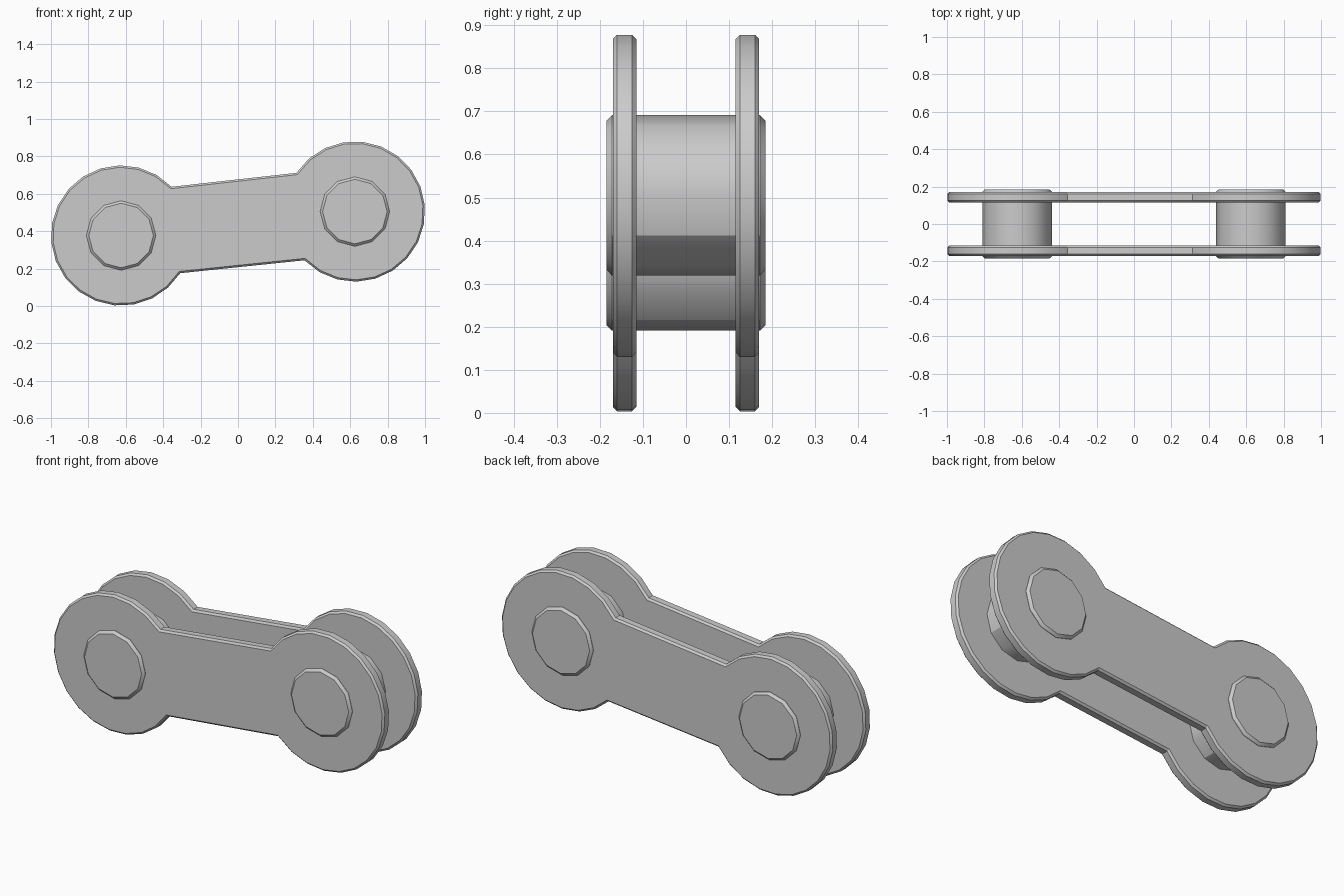
import bpy, bmesh
from math import cos, sin, radians

if "Cube" in bpy.data.objects:
    bpy.data.objects.remove(bpy.data.objects["Cube"])

LEFT, RIGHT = (-0.625, 0.377), (0.625, 0.505)   # pin centres (x, z)
PLATE_R, PIN_R = 0.375, 0.186


def arc(centre, radius, start, end, segments):
    """Points along an arc, angles in degrees."""
    pts = []
    for i in range(segments + 1):
        a = radians(start + (end - start) * i / segments)
        pts.append((centre[0] + radius * cos(a), centre[1] + radius * sin(a)))
    return pts


def prism(name, outline, y0, y1, chamfer):
    """Extrude an x-z outline from y0 to y1 and chamfer its rims."""
    bm = bmesh.new()
    face = bm.faces.new([bm.verts.new((x, y0, z)) for x, z in outline])
    ext = bmesh.ops.extrude_face_region(bm, geom=[face])
    verts = [g for g in ext["geom"] if isinstance(g, bmesh.types.BMVert)]
    bmesh.ops.translate(bm, verts=verts, vec=(0, y1 - y0, 0))
    bmesh.ops.recalc_face_normals(bm, faces=bm.faces)
    rims = [e for e in bm.edges if abs(e.verts[0].co.y - e.verts[1].co.y) < 1e-5]
    bmesh.ops.bevel(bm, geom=rims, offset=chamfer, segments=1,
                    affect='EDGES', clamp_overlap=True)
    mesh = bpy.data.meshes.new(name)
    bm.to_mesh(mesh)
    bm.free()
    obj = bpy.data.objects.new(name, mesh)
    bpy.context.collection.objects.link(obj)
    bpy.ops.object.select_all(action='DESELECT')
    obj.select_set(True)
    bpy.context.view_layer.objects.active = obj
    bpy.ops.object.shade_smooth_by_angle(angle=radians(30))
    return obj


# Side plates: two round ends joined by a straight waist
plate = (arc(LEFT, PLATE_R, 44, 327.5, 18)
         + arc(RIGHT, PLATE_R, 224, 506.5, 18))
prism("front_plate", plate, -0.17, -0.115, 0.01)
prism("back_plate", plate, 0.115, 0.17, 0.01)

# Pins running through both plates
for name, centre in (("left_pin", LEFT), ("right_pin", RIGHT)):
    prism(name, arc(centre, PIN_R, 0, 330, 11), -0.185, 0.185, 0.013)
